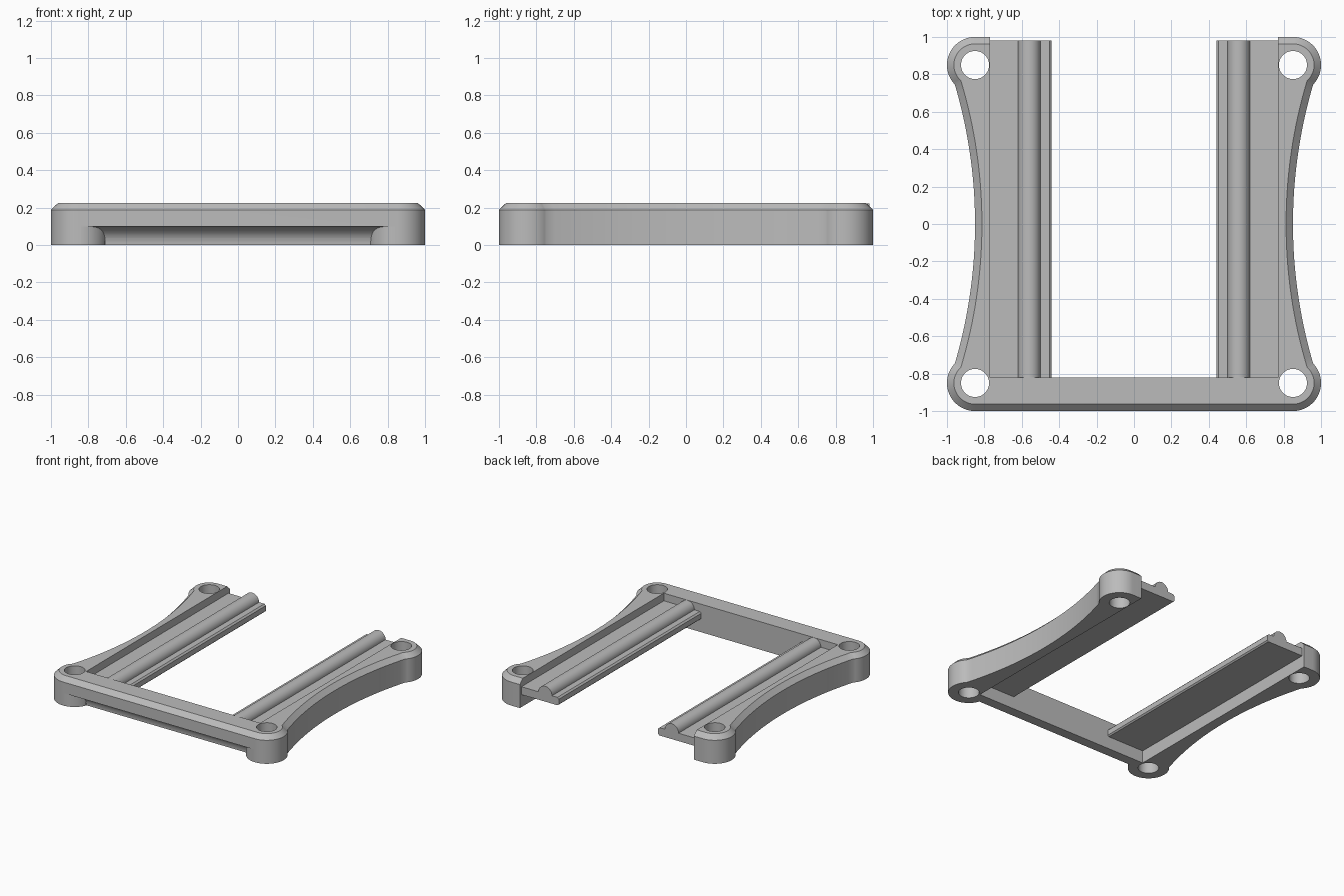
import bpy, bmesh
from math import sin, cos, pi, atan2, acos, hypot, radians

cube = bpy.data.objects.get("Cube")
if cube:
    bpy.data.objects.remove(cube)

HEIGHT, SHOULDER, CHAMFER = 0.224, 0.188, 0.037
POST, POST_R, HOLE_R = 0.85, 0.15, 0.075
WAIST, SWEEP_R = 0.85, 2.63
INNER_X, INNER_Y = 0.77, -0.82

grey = bpy.data.materials.new("plain grey")
grey.use_nodes = True
colour = (0.5, 0.5, 0.5, 1)
grey.diffuse_color = colour
grey.node_tree.nodes["Principled BSDF"].inputs["Base Color"].default_value = colour


def loft(name, loops):
    """Closed solid through matching loops of points, capped at both ends."""
    bm = bmesh.new()
    rings = [[bm.verts.new(p) for p in loop] for loop in loops]
    n = len(rings[0])
    for a, b in zip(rings, rings[1:]):
        for i in range(n):
            j = (i + 1) % n
            bm.faces.new((a[i], a[j], b[j], b[i]))
    bm.faces.new(rings[0][::-1])
    bm.faces.new(rings[-1])
    bmesh.ops.recalc_face_normals(bm, faces=bm.faces)
    mesh = bpy.data.meshes.new(name)
    bm.to_mesh(mesh)
    bm.free()
    mesh.materials.append(grey)
    obj = bpy.data.objects.new(name, mesh)
    bpy.context.collection.objects.link(obj)
    return obj


def cylinder(name, x, y, r, z0, z1, n=64):
    ring = [(x + r * cos(2 * pi * i / n), y + r * sin(2 * pi * i / n)) for i in range(n)]
    return loft(name, [[(*p, z) for p in ring] for z in (z0, z1)])


def extrude_x(name, profile, x0, x1):
    return loft(name, [[(x, *p) for p in profile] for x in (x0, x1)])


def cut(target, cutter):
    """Subtract the cutter, then throw it away."""
    mod = target.modifiers.new("cut", "BOOLEAN")
    mod.operation, mod.solver, mod.object = "DIFFERENCE", "EXACT", cutter
    bpy.context.view_layer.objects.active = target
    bpy.ops.object.modifier_apply(modifier=mod.name)
    bpy.data.objects.remove(cutter)


def outline(d):
    """Rounded posts joined by inward-swept sides, inset by d."""
    r, big = POST_R - d, SWEEP_R + d
    cx = WAIST + SWEEP_R
    dx, dy = cx - POST, -POST
    dist = hypot(dx, dy)
    start = atan2(dy, dx) - acos((r * r + dist ** 2 - big ** 2) / (2 * r * dist))
    end_y = POST + r * sin(start)
    sweep = atan2(end_y, cx - POST - r * cos(start))
    quarter = [(cx - big * cos(sweep * i / 16), big * sin(sweep * i / 16)) for i in range(16)]
    for i in range(25):
        a = start + (pi / 2 - start) * i / 24
        quarter.append((POST + r * cos(a), POST + r * sin(a)))
    half = quarter + [(-x, y) for x, y in quarter[:0:-1]]
    return half + [(-x, -y) for x, y in half[:1]] + [
        (x, -y) for x, y in half[:0:-1] if y > 0]


# frame: vertical walls with a chamfered outer rim
rim, top = outline(0), outline(CHAMFER)
# the waist point on the far side sits at y = 0 on both loops
frame = loft("frame", [[(*p, 0) for p in rim],
                       [(*p, SHOULDER) for p in rim],
                       [(*p, HEIGHT) for p in top]])

# open bay through the middle and out of the back
bay = [(INNER_Y, -0.1), (1.2, -0.1), (1.2, 0.4), (INNER_Y, 0.4)]
cut(frame, extrude_x("bay_cutter", bay, -INNER_X, INNER_X))

# screw holes in the four posts
for x in (-POST, POST):
    for y in (-POST, POST):
        cut(frame, cylinder("hole_cutter", x, y, HOLE_R, -0.1, 0.4))

# rounded cove under the front bar, stopping at the posts
cove = [(-1.05, 0.1)] + [(-1 + 0.1 * sin(a), 0.1 * cos(a))
                         for a in (pi / 2 * i / 12 for i in range(13))]
cove += [(-0.9, -0.05), (-1.05, -0.05)]
cove_cutter = extrude_x("cove_cutter", cove, -0.84, 0.84)
for x in (-POST, POST):
    cut(cove_cutter, cylinder("post_cutter", x, -POST, POST_R, -0.2, 0.4))
cut(frame, cove_cutter)

# rails: thin shelf with a round bead along it
shelf_low, shelf_top, bead_x, bead_r = 0.1, 0.163, 0.56, 0.06
profile = [(INNER_X + 0.003, shelf_low), (0.45, shelf_low), (0.44, shelf_low + 0.01),
           (0.44, shelf_top - 0.012), (0.452, shelf_top)]
profile += [(bead_x - bead_r * cos(pi * i / 20), shelf_top + bead_r * sin(pi * i / 20))
            for i in range(21)]
profile.append((INNER_X + 0.003, shelf_top))
rails = [loft(name, [[(side * x, y, z) for x, z in profile] for y in (INNER_Y - 0.003, 0.98)])
         for name, side in (("left_rail", 1), ("right_rail", -1))]

# smooth curves, crisp edges
bpy.ops.object.select_all(action="DESELECT")
for obj in [frame] + rails:
    obj.select_set(True)
bpy.context.view_layer.objects.active = frame
bpy.ops.object.shade_smooth_by_angle(angle=radians(30))
